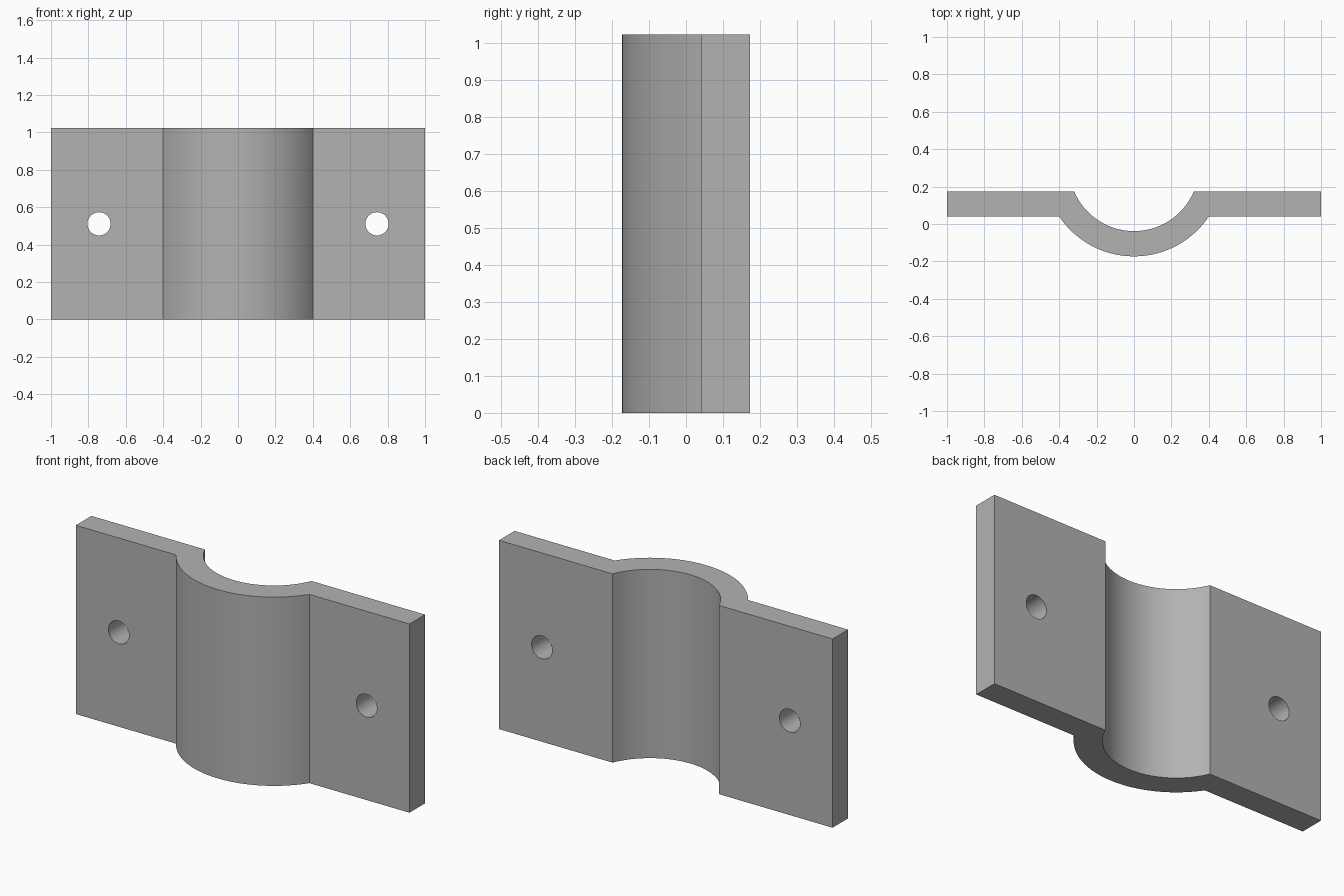
import bpy
import bmesh
from math import asin, cos, pi, radians, sin

HEIGHT = 1.023
FRONT, BACK = 0.04, 0.173      # flange faces
AXIS_Y = 0.309                 # centre of the saddle arcs
OUTER, INNER = 0.482, 0.347    # saddle radii
HOLE_X, HOLE_R = 0.743, 0.062

if "Cube" in bpy.data.objects:
    bpy.data.objects.remove(bpy.data.objects["Cube"], do_unlink=True)

grey = bpy.data.materials.new("plain_grey")
grey.use_nodes = True
colour = (0.45, 0.45, 0.45, 1)
grey.diffuse_color = colour
grey.node_tree.nodes["Principled BSDF"].inputs["Base Color"].default_value = colour


def arc(radius, y_end, steps=48):
    """Arc below the axis, from -x to +x, ending at the height y_end."""
    start = asin((AXIS_Y - y_end) / radius)
    angles = [pi + start + (pi - 2 * start) * i / steps for i in range(steps + 1)]
    return [(radius * cos(a), AXIS_Y + radius * sin(a)) for a in angles]


# Clamp body: flanges and saddle as one extruded profile
profile = [(-1, FRONT)] + arc(OUTER, FRONT) + [(1, FRONT), (1, BACK)]
profile += arc(INNER, BACK)[::-1] + [(-1, BACK)]
bm = bmesh.new()
base = bm.faces.new([bm.verts.new((x, y, 0)) for x, y in profile])
top = bmesh.ops.extrude_face_region(bm, geom=[base])["geom"]
bmesh.ops.translate(bm, vec=(0, 0, HEIGHT),
                    verts=[v for v in top if isinstance(v, bmesh.types.BMVert)])
bmesh.ops.recalc_face_normals(bm, faces=bm.faces)
mesh = bpy.data.meshes.new("clamp_half")
bm.to_mesh(mesh)
bm.free()
mesh.materials.append(grey)
clamp = bpy.data.objects.new("clamp_half", mesh)
bpy.context.collection.objects.link(clamp)

# Bolt holes through the flanges
for side in (-1, 1):
    bpy.ops.mesh.primitive_cylinder_add(
        vertices=48, radius=HOLE_R, depth=0.5,
        location=(side * HOLE_X, (FRONT + BACK) / 2, HEIGHT / 2),
        rotation=(pi / 2, 0, 0))
    cutter = bpy.context.object
    cutter.name = "bolt_hole_cutter"
    cutter.hide_render = True
    cutter.data.materials.append(grey)
    hole = clamp.modifiers.new("bolt_hole", "BOOLEAN")
    hole.operation = "DIFFERENCE"
    hole.solver = "EXACT"
    hole.object = cutter
    bpy.context.view_layer.objects.active = clamp
    bpy.ops.object.modifier_apply(modifier=hole.name)
    bpy.data.objects.remove(cutter, do_unlink=True)

# Smooth arcs and holes, sharp rims
bpy.ops.object.select_all(action="DESELECT")
clamp.select_set(True)
bpy.context.view_layer.objects.active = clamp
bpy.ops.object.shade_smooth_by_angle(angle=radians(30))
